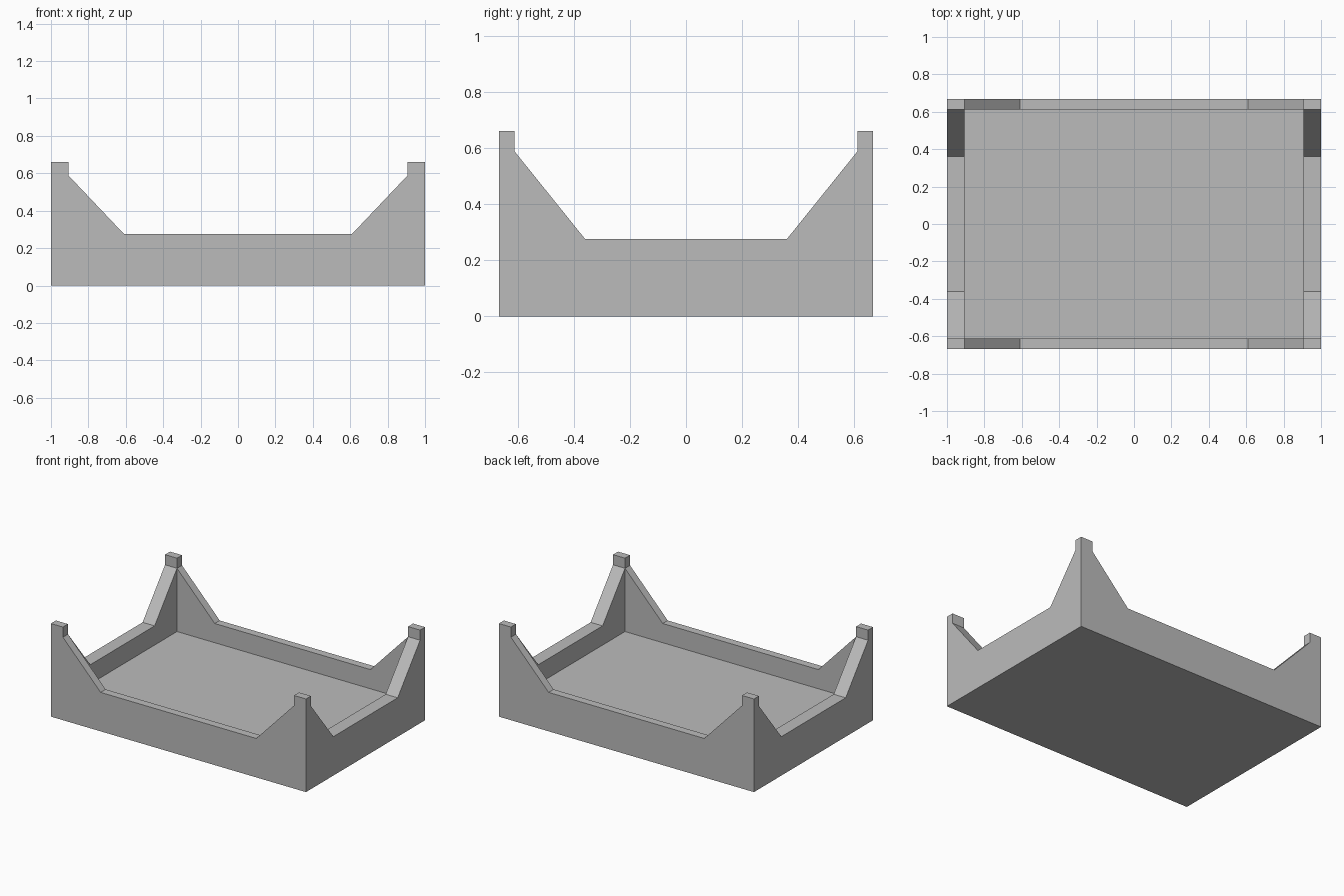
import bpy
import bmesh
from mathutils import Vector

cube = bpy.data.objects.get("Cube")
if cube:
    bpy.data.objects.remove(cube, do_unlink=True)

# Overall half sizes, inner half sizes and heights
OUT_X, OUT_Y = 1.0, 0.667
IN_X, IN_Y = 0.906, 0.611
POST_TOP, SLOPE_TOP, RIM, FLOOR = 0.66, 0.588, 0.276, 0.14
ABOVE = 1.0

grey = bpy.data.materials.new("plain grey")
grey.use_nodes = True
colour = (0.5, 0.5, 0.5, 1.0)
grey.diffuse_color = colour
grey.node_tree.nodes["Principled BSDF"].inputs["Base Color"].default_value = colour


def prism(name, profile, axis, half_depth):
    """Extrude an (across, height) profile along x or y, centred on the origin."""
    bm = bmesh.new()

    def place(u, z):
        return (u, -half_depth, z) if axis == "y" else (-half_depth, u, z)

    face = bm.faces.new([bm.verts.new(place(u, z)) for u, z in profile])
    moved = bmesh.ops.extrude_face_region(bm, geom=[face])["geom"]
    shift = Vector((0, 2 * half_depth, 0) if axis == "y" else (2 * half_depth, 0, 0))
    bmesh.ops.translate(bm, vec=shift,
                        verts=[v for v in moved if isinstance(v, bmesh.types.BMVert)])
    bmesh.ops.recalc_face_normals(bm, faces=bm.faces[:])
    mesh = bpy.data.meshes.new(name)
    bm.to_mesh(mesh)
    bm.free()
    obj = bpy.data.objects.new(name, mesh)
    bpy.context.collection.objects.link(obj)
    mesh.materials.append(grey)
    return obj


def mirrored(half):
    """Complete a right-hand half profile with its mirror image."""
    return half + [(-u, z) for u, z in reversed(half)]


# Solid block, then the cavity and the sloped openings in the walls
tray = prism("corner_post_tray", mirrored([(OUT_X, 0), (OUT_X, POST_TOP)]), "y", OUT_Y)
cutters = [
    prism("cavity_cutter", mirrored([(IN_X, FLOOR), (IN_X, ABOVE)]), "y", IN_Y),
    prism("long_wall_cutter",
          mirrored([(0.61, RIM), (IN_X, SLOPE_TOP), (IN_X, ABOVE)]), "y", 1.2),
    prism("short_wall_cutter",
          mirrored([(0.36, RIM), (IN_Y, SLOPE_TOP), (IN_Y, ABOVE)]), "x", 1.2),
]

for cutter in cutters:
    cutter.hide_render = True
    cut = tray.modifiers.new(cutter.name, "BOOLEAN")
    cut.operation = "DIFFERENCE"
    cut.solver = "EXACT"
    cut.object = cutter

# Bake the cuts into the tray and discard the cutters
bpy.context.view_layer.update()
evaluated = tray.evaluated_get(bpy.context.evaluated_depsgraph_get())
baked = bpy.data.meshes.new_from_object(evaluated)
tray.modifiers.clear()
tray.data = baked
for cutter in cutters:
    bpy.data.objects.remove(cutter, do_unlink=True)
